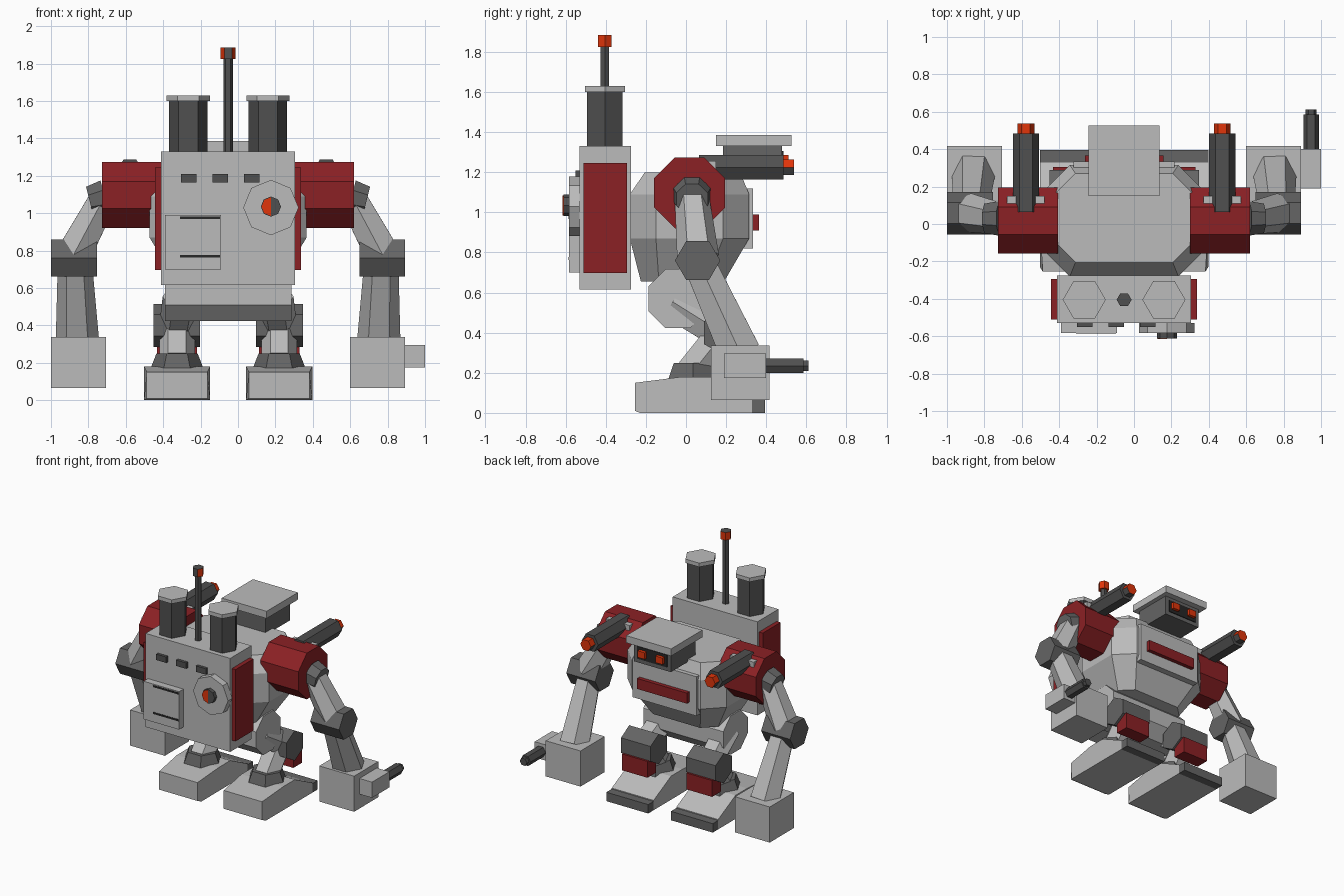
import bpy, bmesh, math
from mathutils import Vector

if "Cube" in bpy.data.objects:
    bpy.data.objects.remove(bpy.data.objects["Cube"])

MID = -0.053  # centre line of the machine


def colour(name, *rgb):
    m = bpy.data.materials.new(name)
    m.use_nodes = True
    m.diffuse_color = (*rgb, 1)
    m.node_tree.nodes["Principled BSDF"].inputs["Base Color"].default_value = (*rgb, 1)
    return m


LIGHT = colour("light grey", 0.5, 0.5, 0.5)
JOINT = colour("joint grey", 0.13, 0.13, 0.13)
GUN = colour("gun grey", 0.08, 0.08, 0.08)
BLACK = colour("near black", 0.02, 0.02, 0.02)
RED = colour("armour red", 0.26, 0.015, 0.018)
GLOW = colour("signal orange", 0.75, 0.035, 0.003)


def loft(name, rings, *mats):
    """Skin equal-length rings of points and cap both ends."""
    bm = bmesh.new()
    rows = [[bm.verts.new(p) for p in ring] for ring in rings]
    n = len(rows[0])
    for a, b in zip(rows, rows[1:]):
        for i in range(n):
            j = (i + 1) % n
            bm.faces.new((a[i], a[j], b[j], b[i]))
    bm.faces.new(rows[0])
    bm.faces.new(rows[-1])
    bmesh.ops.recalc_face_normals(bm, faces=bm.faces)
    me = bpy.data.meshes.new(name)
    bm.to_mesh(me)
    bm.free()
    for m in mats:
        me.materials.append(m)
    ob = bpy.data.objects.new(name, me)
    bpy.context.collection.objects.link(ob)
    return ob


def box(name, x, y, z, mat):
    return loft(name, [[(a, y[0], c), (a, y[1], c), (a, y[1], d), (a, y[0], d)]
                       for a in x for c, d in [z]], mat)


def rod(name, start, end, r0, r1, sides, *mats, ref=(1, 0, 0), turn=0.0):
    """Straight or tapered prism; one corner points along ref, turned in steps."""
    p, q = Vector(start), Vector(end)
    d = (q - p).normalized()
    u = Vector(ref)
    u = (u - d * u.dot(d)).normalized()
    v = d.cross(u)
    angles = [(i + turn) * math.tau / sides for i in range(sides)]
    return loft(name, [[c + (u * math.cos(a) + v * math.sin(a)) * r for a in angles]
                       for c, r in ((p, r0), (q, r1))], *mats)


def paint(ob, rule):
    for f in ob.data.polygons:
        if rule(f.normal):
            f.material_index = 1


# torso: chamfered rings stacked upward
def chamfered(z, hx, y0, y1, c):
    return [(MID + sx * (hx - a), y, z) for sx, a, y in (
        (-1, 0, y0 + c), (-1, c, y0), (1, c, y0), (1, 0, y0 + c),
        (1, 0, y1 - c), (1, c, y1), (-1, c, y1), (-1, 0, y1 - c))]


loft("torso", [chamfered(0.655, 0.29, -0.225, 0.19, 0.09),
               chamfered(0.87, 0.42, -0.28, 0.315, 0.13),
               chamfered(1.09, 0.42, -0.28, 0.315, 0.13),
               chamfered(1.2, 0.36, -0.205, 0.27, 0.1)], LIGHT)
box("chest_plate", (MID - 0.27, MID + 0.27), (0.25, 0.335), (0.82, 1.12), LIGHT)
box("chest_stripe", (MID - 0.21, MID + 0.21), (0.33, 0.365), (0.91, 0.99), RED)
rod("pelvis", (MID - 0.338, -0.04, 0.57), (MID + 0.338, -0.04, 0.57),
    0.16, 0.16, 8, LIGHT, ref=(0, 0, 1), turn=0.5)

# head
box("head", (MID - 0.155, MID + 0.155), (0.185, 0.48), (1.18, 1.33), JOINT)
box("head_roof", (MID - 0.19, MID + 0.19), (0.15, 0.527), (1.33, 1.385), LIGHT)
box("visor", (MID - 0.125, MID + 0.125), (0.478, 0.486), (1.21, 1.305), BLACK)

# backpack
box("backpack", (MID - 0.358, MID + 0.358), (-0.53, -0.275), (0.615, 1.33), LIGHT)
box("hatch", (-0.39, -0.09), (-0.583, -0.53), (0.7, 0.99), LIGHT)
for z in (0.77, 0.975):
    box("hatch_slot", (-0.31, -0.095), (-0.586, -0.58), (z - 0.007, z + 0.007), BLACK)
for x in (-0.263, -0.095, 0.073):
    box("vent", (x - 0.042, x + 0.042), (-0.552, -0.53), (1.163, 1.208), GUN)
rod("dial", (0.176, -0.53, 1.03), (0.176, -0.583, 1.03), 0.148, 0.148, 8, LIGHT)
lamp = rod("dial_lamp", (0.176, -0.58, 1.035), (0.176, -0.612, 1.035), 0.054, 0.054, 8, GUN)
loft("dial_lamp_glow", [[(0.176 + 0.05 * math.cos(a), y, 1.035 + 0.05 * math.sin(a))
                         for a in [math.pi / 2 + k * math.pi / 4 for k in range(5)]]
                        for y in (-0.61, -0.616)], GLOW)
rod("antenna", (MID, -0.405, 1.33), (MID, -0.405, 1.83), 0.025, 0.025, 6, GUN)
tip = rod("antenna_tip", (MID, -0.405, 1.825), (MID, -0.405, 1.885), 0.04, 0.04, 6, GLOW, GUN)
paint(tip, lambda n: n.z > 0.5 or n.y < -0.9)


def tapered_foot(x):
    """Foot: a side profile swept across, slightly narrower at the heel."""
    profile = [(-0.255, 0.01), (-0.255, 0.15), (-0.02, 0.18), (0.12, 0.18),
               (0.33, 0.075), (0.33, 0), (-0.23, 0)]
    loft("foot", [[(x + s * (0.162 if y < -0.24 else 0.177), y, z) for y, z in profile]
                  for s in (-1, 1)], LIGHT)
    box("toe", (x - 0.177, x + 0.177), (0.33, 0.395), (0, 0.068), JOINT)


for s in (-1, 1):
    def X(d):
        return MID + s * d

    # head and backpack pairs
    box("eye", (X(0.045), X(0.105)), (0.48, 0.51), (1.235, 1.285), GLOW)
    box("side_panel", (X(0.355), X(0.39)), (-0.51, -0.295), (0.697, 1.245), RED)
    rod("exhaust", (X(0.213), -0.405, 1.33), (X(0.213), -0.405, 1.6), 0.103, 0.103, 6, GUN)
    rod("exhaust_rim", (X(0.213), -0.405, 1.6), (X(0.213), -0.405, 1.63), 0.115, 0.115, 6, LIGHT)

    # shoulder and cannon
    rod("shoulder", (X(0.353), 0.018, 1.097), (X(0.674), 0.018, 1.097), 0.191, 0.191, 8,
        RED, ref=(0, 0, 1), turn=0.5)
    rod("cannon", (X(0.525), 0.065, 1.225), (X(0.525), 0.485, 1.225), 0.07, 0.07, 6, GUN)
    tip = rod("cannon_tip", (X(0.525), 0.48, 1.225), (X(0.525), 0.538, 1.225),
              0.045, 0.045, 6, GLOW, GUN)
    paint(tip, lambda n: n.z < -0.3)
    box("cannon_bracket", (X(0.425), X(0.625)), (0.1, 0.15), (1.19, 1.255), LIGHT)

    # arm
    rod("shoulder_joint", (X(0.66), 0.03, 1.085), (X(0.74), 0.03, 1.065), 0.1, 0.085, 8,
        JOINT, ref=(0, 0, 1), turn=0.5)
    rod("upper_arm", (X(0.66), 0.028, 1.09), (X(0.825), 0.06, 0.78), 0.085, 0.105, 6,
        LIGHT, ref=(0, 1, 0))
    rod("elbow", (X(0.702), 0.058, 0.76), (X(0.946), 0.058, 0.76), 0.113, 0.113, 6,
        JOINT, ref=(0, 1, 0))
    rod("forearm", (X(0.82), 0.06, 0.76), (X(0.805), 0.27, 0.3), 0.09, 0.117, 6, LIGHT)
    box("hand", (X(0.653), X(0.947)), (0.125, 0.417), (0.065, 0.337), LIGHT)

    # leg
    rod("thigh", (X(0.25), -0.06, 0.55), (X(0.273), 0.18, 0.4), 0.1, 0.095, 6, LIGHT)
    rod("knee", (X(0.15), 0.19, 0.4), (X(0.4), 0.19, 0.4), 0.115, 0.115, 6,
        JOINT, ref=(0, 0, 1))
    box("knee_pad", (X(0.165), X(0.381)), (0.2, 0.305), (0.22, 0.345), RED)
    rod("shin", (X(0.273), 0.19, 0.4), (X(0.273), 0.03, 0.2), 0.095, 0.095, 6, LIGHT)
    rod("ankle", (X(0.273), 0.035, 0.16), (X(0.273), 0.035, 0.25), 0.145, 0.11, 6, JOINT)
    tapered_foot(X(0.273))

# wrist gun on one hand
box("wrist_gun", (0.89, 1.0), (0.19, 0.4), (0.175, 0.295), LIGHT)
rod("wrist_barrel", (0.947, 0.4, 0.235), (0.947, 0.585, 0.235), 0.042, 0.042, 6, GUN)
rod("wrist_muzzle", (0.947, 0.58, 0.235), (0.947, 0.612, 0.235), 0.03, 0.03, 6, GUN)
